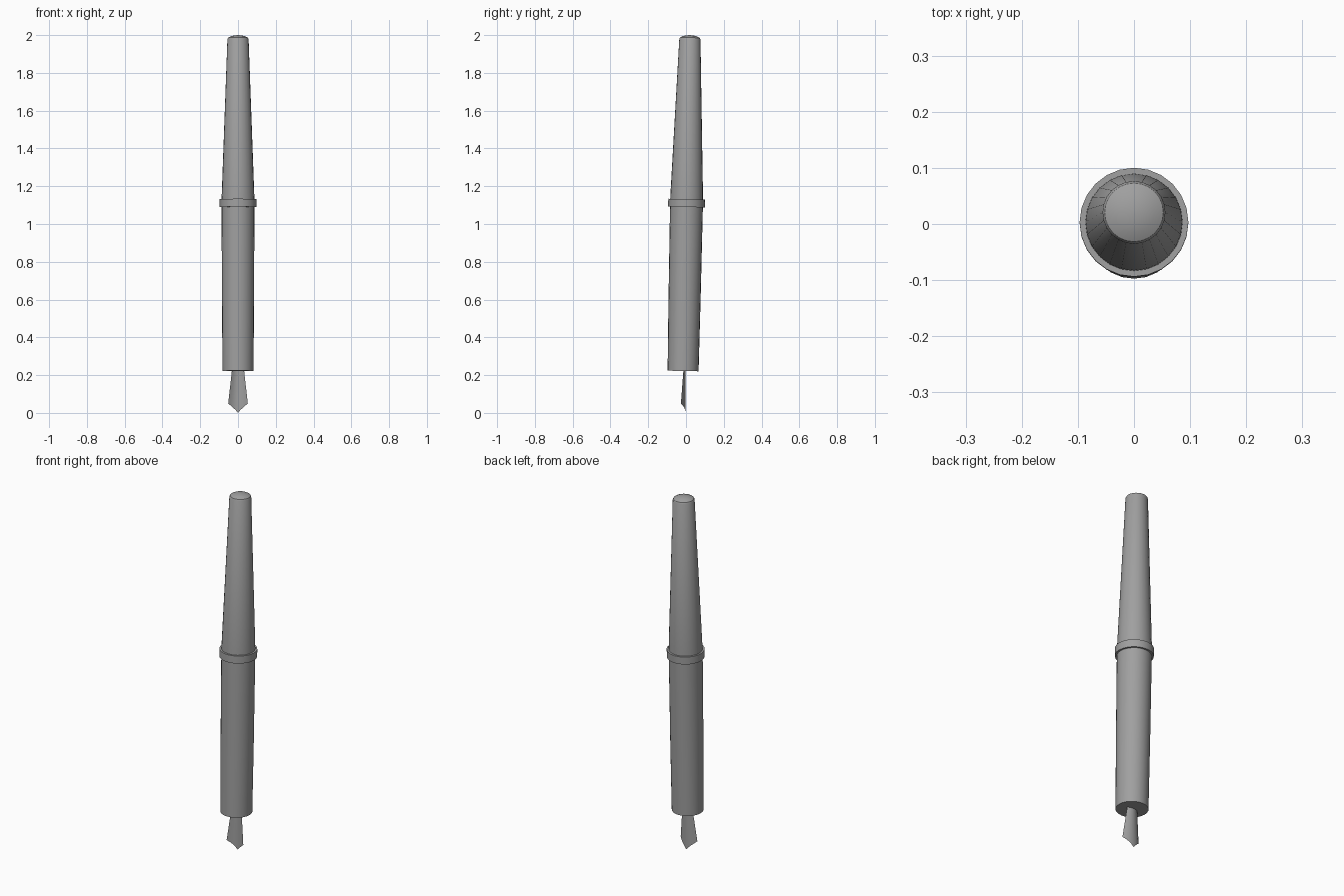
import bpy, bmesh, math
from mathutils import Matrix

cube = bpy.data.objects.get("Cube")
if cube:
    bpy.data.objects.remove(cube, do_unlink=True)

grey = bpy.data.materials.new("mid_grey")
grey.use_nodes = True
colour = (0.35, 0.35, 0.35, 1)
grey.diffuse_color = colour
grey.node_tree.nodes["Principled BSDF"].inputs["Base Color"].default_value = colour

SIDES = 24
# The pen leans slightly towards the back
LEAN = Matrix.Translation((0, -0.02, 0)) @ Matrix.Rotation(-0.0205, 4, "X")


def finish(name, bm, angle, lean=True):
    bmesh.ops.recalc_face_normals(bm, faces=bm.faces)
    if lean:
        bm.transform(LEAN)
    mesh = bpy.data.meshes.new(name)
    bm.to_mesh(mesh)
    bm.free()
    mesh.materials.append(grey)
    ob = bpy.data.objects.new(name, mesh)
    bpy.context.collection.objects.link(ob)
    bpy.ops.object.select_all(action="DESELECT")
    ob.select_set(True)
    bpy.context.view_layer.objects.active = ob
    bpy.ops.object.shade_smooth_by_angle(angle=math.radians(angle))
    return ob


def lathe(name, profile):
    """Closed solid of revolution from (radius, height) points."""
    bm = bmesh.new()
    rings = []
    for r, z in profile:
        rings.append([bm.verts.new((r * math.cos(a), r * math.sin(a), z))
                      for a in (math.tau * i / SIDES for i in range(SIDES))])
    for low, high in zip(rings, rings[1:]):
        for i in range(SIDES):
            j = (i + 1) % SIDES
            bm.faces.new((low[i], low[j], high[j], high[i]))
    bm.faces.new(rings[0])
    bm.faces.new(rings[-1])
    return finish(name, bm, 30)


# Barrel, collar and tapered cap with a shallow domed end
lathe("barrel", [(0.082, 0.222), (0.085, 0.6), (0.087, 1.1)])
lathe("collar", [(0.097, 1.09), (0.097, 1.132)])
lathe("cap", [(0.087, 1.12), (0.086, 1.16), (0.056, 1.98),
              (0.052, 1.987), (0.036, 1.995), (0.016, 1.999), (0.004, 2.0)])

# Nib: a thin sheet bowed forwards at its edges, ending in a point
bm = bmesh.new()
STEPS = 8
rows = [(0.028, 0.26, 0.26, 0.008), (0.052, 0.05, 0.0, 0.024)]
grid = []
for width, edge_z, mid_z, bow in rows:
    row = []
    for i in range(STEPS + 1):
        t = 2 * i / STEPS - 1
        z = mid_z + (edge_z - mid_z) * abs(t) ** 0.85
        row.append(bm.verts.new((width * t, -0.003 - bow * t * t, z)))
    grid.append(row)
for i in range(STEPS):
    bm.faces.new((grid[0][i], grid[0][i + 1], grid[1][i + 1], grid[1][i]))
finish("nib", bm, 40, lean=False)
